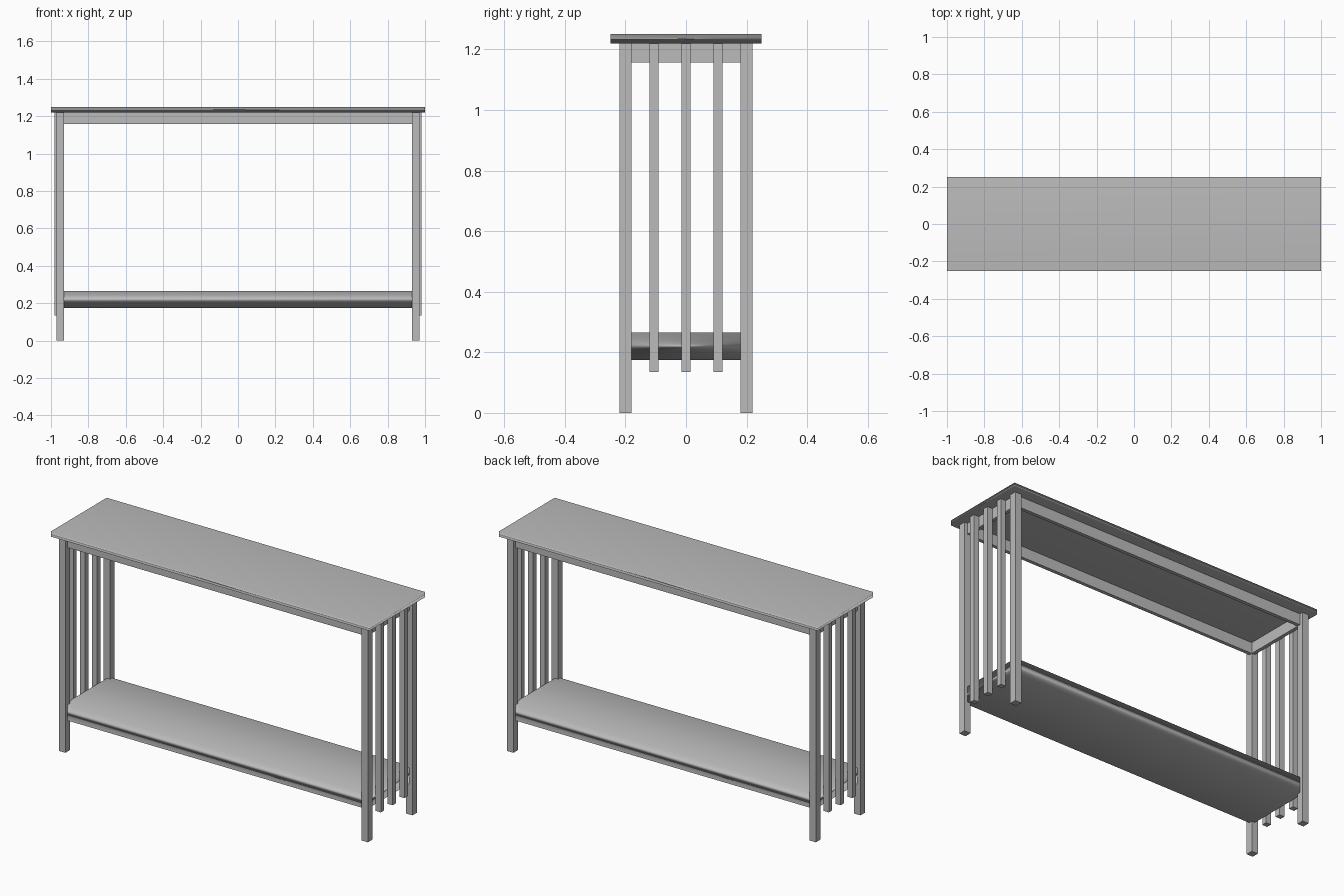
import bpy

cube = bpy.data.objects.get("Cube")
if cube:
    bpy.data.objects.remove(cube, do_unlink=True)

# Single grey finish
GREY = (0.5, 0.5, 0.5, 1.0)
grey = bpy.data.materials.new("plain_grey")
grey.use_nodes = True
grey.diffuse_color = GREY
bsdf = next(n for n in grey.node_tree.nodes if n.type == 'BSDF_PRINCIPLED')
bsdf.inputs["Base Color"].default_value = GREY


def box(name, x, y, z, soft=False):
    """Box from (min, max) ranges; soft blends shading across the edges."""
    ranges = (x, y, z)
    bpy.ops.mesh.primitive_cube_add(size=1, location=[(a + b) / 2 for a, b in ranges])
    obj = bpy.context.object
    obj.name = name
    obj.scale = [b - a for a, b in ranges]
    bpy.ops.object.transform_apply(location=False, rotation=False, scale=True)
    obj.data.materials.append(grey)
    if soft:
        bpy.ops.object.shade_smooth()
        weighted = obj.modifiers.new("soft_edges", 'WEIGHTED_NORMAL')
        weighted.mode = 'FACE_AREA'
    return obj


def span(sign, inner, outer):
    """Range on one side of the centre, ordered low to high."""
    return tuple(sorted((sign * inner, sign * outer)))


TOP_Z = 1.22
APRON_Z = (1.157, TOP_Z)

# Table top and lower shelf
box("table_top", (-1, 1), (-0.25, 0.25), (TOP_Z, 1.25), soft=True)
box("lower_shelf", (-0.95, 0.95), (-0.2, 0.2), (0.175, 0.265), soft=True)

# Long aprons under the top
for side, sy in (("front", -1), ("back", 1)):
    box(side + "_apron", (-0.95, 0.95), span(sy, 0.18, 0.2), APRON_Z)

for end, sx in (("left", 1), ("right", -1)):
    # Short apron between the legs
    box(end + "_apron", span(sx, 0.93, 0.95), (-0.18, 0.18), APRON_Z)
    # Legs
    for side, sy in (("front", -1), ("back", 1)):
        box(f"{side}_{end}_leg", span(sx, 0.93, 0.97), span(sy, 0.18, 0.22), (0, TOP_Z))
    # Three slats on the outside of each end
    for i in (-1, 0, 1):
        y = i * 0.106
        box(f"{end}_slat_{i + 2}", span(sx, 0.95, 0.982), (y - 0.015, y + 0.015), (0.135, TOP_Z))
